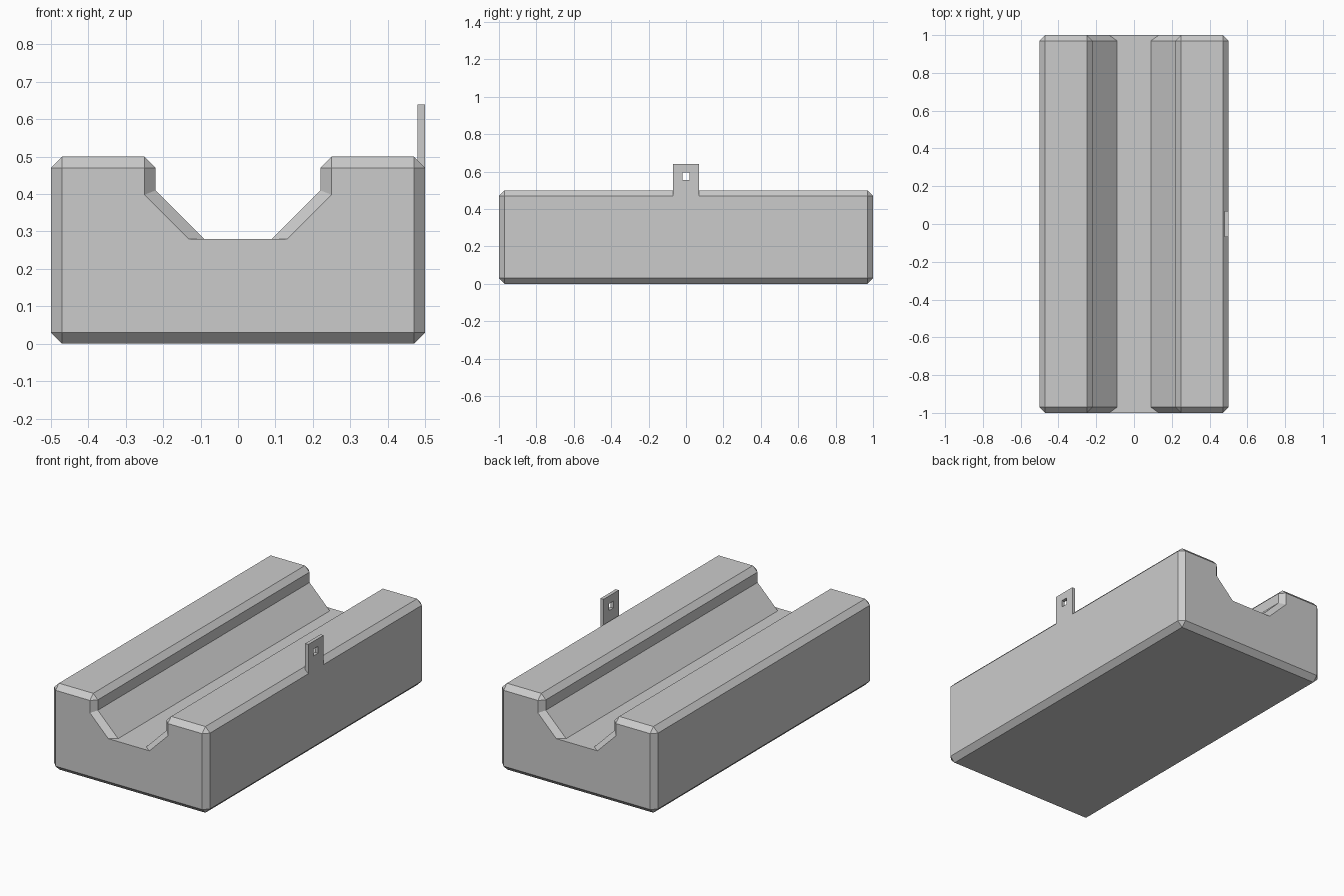
import bpy
import bmesh

cube = bpy.data.objects.get("Cube")
if cube:
    bpy.data.objects.remove(cube, do_unlink=True)

GREY = (0.6, 0.6, 0.6, 1.0)
grey = bpy.data.materials.new("light grey")
grey.use_nodes = True
grey.diffuse_color = GREY
grey.node_tree.nodes["Principled BSDF"].inputs["Base Color"].default_value = GREY


def finish(bm, name):
    """Weld and turn a bmesh into a named grey object."""
    bmesh.ops.remove_doubles(bm, verts=bm.verts, dist=1e-4)
    bmesh.ops.recalc_face_normals(bm, faces=bm.faces)
    mesh = bpy.data.meshes.new(name)
    bm.to_mesh(mesh)
    bm.free()
    mesh.materials.append(grey)
    obj = bpy.data.objects.new(name, mesh)
    bpy.context.collection.objects.link(obj)
    return obj


def bridge(bm, a, b):
    """Join two closed loops of vertices with quads."""
    for i in range(len(a)):
        j = (i + 1) % len(a)
        bm.faces.new((a[i], a[j], b[j], b[i]))


# Grooved block: half profiles (x, z) from the base up and into the groove
W, H, C, L = 0.5, 0.5, 0.03, 1.0
middle = [(W - C, 0), (W, C), (W, H - C), (W - C, H),
          (0.25, H), (0.22, H - C), (0.22, 0.41), (0.09, 0.28)]
# Chamfered end outline; repeated points weld into the corner triangles
end = [(W - C, C), (W - C, C), (W - C, H - C), (W - C, H - C),
       (0.25, H - C), (0.25, H - C), (0.25, 0.398), (0.132, 0.28)]

bm = bmesh.new()
rings = []
for half, y in ((end, -L), (middle, C - L), (middle, L - C), (end, L)):
    outline = half + [(-x, z) for x, z in reversed(half)]
    rings.append([bm.verts.new((x, y, z)) for x, z in outline])
for a, b in zip(rings, rings[1:]):
    bridge(bm, a, b)
# End caps skip the repeated points
for ring in (rings[0], rings[-1]):
    cap = []
    for v in ring:
        if not cap or (v.co - cap[-1].co).length > 1e-4:
            cap.append(v)
    bm.faces.new(cap)
finish(bm, "grooved_block")

# Hanging tab on the left side, with a square hole through it
bm = bmesh.new()


def square_loop(x, half, low, high):
    return [bm.verts.new((x, y, z)) for y, z in
            ((-half, low), (half, low), (half, high), (-half, high))]


outer = [square_loop(x, 0.07, H - C, 0.64) for x in (0.48, 0.5)]
hole = [square_loop(x, 0.02, 0.555, 0.595) for x in (0.48, 0.5)]
bridge(bm, *outer)
bridge(bm, *hole)
for side in range(2):
    bridge(bm, outer[side], hole[side])
finish(bm, "hanging_tab")
